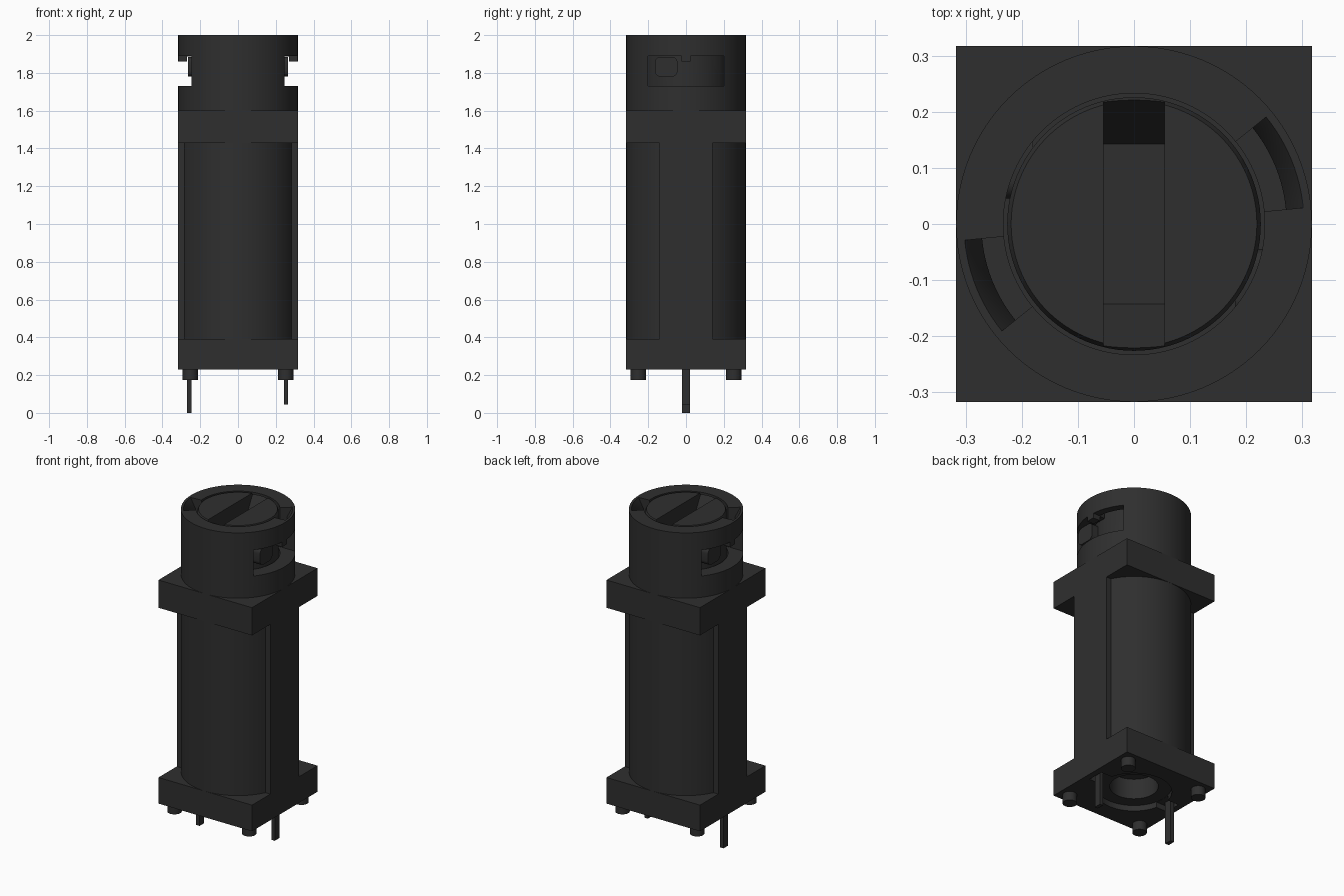
import bpy, bmesh, math
from mathutils import Matrix

cube = bpy.data.objects.get("Cube")
if cube:
    bpy.data.objects.remove(cube, do_unlink=True)

black = bpy.data.materials.new("matte black plastic")
black.use_nodes = True
COLOUR = (0.028, 0.028, 0.028, 1)
black.diffuse_color = COLOUR
black.node_tree.nodes["Principled BSDF"].inputs["Base Color"].default_value = COLOUR

HALF = 0.317   # half width of the square plates
SEG = 96


def finish(name, bm):
    bmesh.ops.recalc_face_normals(bm, faces=bm.faces)
    mesh = bpy.data.meshes.new(name)
    bm.to_mesh(mesh)
    bm.free()
    mesh.materials.append(black)
    obj = bpy.data.objects.new(name, mesh)
    bpy.context.collection.objects.link(obj)
    return obj


def box(name, x0, x1, y0, y1, z0, z1):
    bm = bmesh.new()
    bmesh.ops.create_cube(bm, size=1)
    for v in bm.verts:
        v.co = (x1 if v.co.x > 0 else x0, y1 if v.co.y > 0 else y0, z1 if v.co.z > 0 else z0)
    return finish(name, bm)


def cylinder(name, r, z0, z1, x=0, y=0, seg=SEG, top_r=None):
    bm = bmesh.new()
    bmesh.ops.create_cone(bm, cap_ends=True, segments=seg, radius1=r,
                          radius2=top_r or r, depth=z1 - z0,
                          matrix=Matrix.Translation((x, y, (z0 + z1) / 2)))
    return finish(name, bm)


def sector(name, profile, a0, a1, steps=12):
    """Sweep a closed (radius, z) profile between two angles in degrees."""
    bm = bmesh.new()
    rings = []
    for i in range(steps + 1):
        a = math.radians(a0 + (a1 - a0) * i / steps)
        rings.append([bm.verts.new((r * math.cos(a), r * math.sin(a), z)) for r, z in profile])
    n = len(profile)
    for p, q in zip(rings, rings[1:]):
        for k in range(n):
            bm.faces.new((p[k], p[(k + 1) % n], q[(k + 1) % n], q[k]))
    bm.faces.new(rings[0])
    bm.faces.new(rings[-1])
    return finish(name, bm)


def prism_x(name, outline, x0, x1):
    """Extrude a (y, z) outline along x."""
    bm = bmesh.new()
    face = bm.faces.new([bm.verts.new((x0, y, z)) for y, z in outline])
    ext = bmesh.ops.extrude_face_region(bm, geom=[face])["geom"]
    bmesh.ops.translate(bm, vec=(x1 - x0, 0, 0),
                        verts=[v for v in ext if isinstance(v, bmesh.types.BMVert)])
    return finish(name, bm)


def select(obj):
    bpy.ops.object.select_all(action='DESELECT')
    obj.select_set(True)
    bpy.context.view_layer.objects.active = obj


def combine(obj, other, operation='DIFFERENCE'):
    select(obj)
    mod = obj.modifiers.new("cut", 'BOOLEAN')
    mod.operation, mod.solver, mod.object = operation, 'EXACT', other
    bpy.ops.object.modifier_apply(modifier=mod.name)
    bpy.data.objects.remove(other, do_unlink=True)


def half_turn(obj):
    obj.data.transform(Matrix.Rotation(math.pi, 4, 'Z'))
    return obj


# Base plate with a stepped round recess and pin pockets underneath
base = box("base_plate", -HALF, HALF, -HALF, HALF, 0.23, 0.39)
combine(base, cylinder("cutter", 0.21, 0.2, 0.265))
combine(base, cylinder("cutter", 0.135, 0.2, 0.45))
combine(base, box("cutter", -0.28, 0.28, -0.05, 0.05, 0.2, 0.264))

# Column with flat guides on both sides, and the upper flange
column = cylinder("column", 0.3165, 0.39, 1.43)
flange = box("upper_flange", -HALF, HALF, -HALF, HALF, 1.43, 1.6)
for side, s in (("left", 1), ("right", -1)):
    xs = sorted((0.2 * s, HALF * s))
    box(side + "_guide", xs[0], xs[1], -0.14, 0.14, 0.39, 1.43)

# Collar with bore, bayonet entries and side windows
collar = cylinder("collar", HALF, 1.6, 2.0)
combine(collar, cylinder("cutter", 0.233, 1.5, 2.1))
entry = [(0.22, 1.8), (0.272, 1.8), (0.272, 1.94), (0.303, 2.0), (0.308, 2.01), (0.22, 2.01)]
behind_tab = [(0.22, 1.85), (0.27, 1.85), (0.27, 1.888), (0.22, 1.888)]
for turn in (lambda o: o, half_turn):
    combine(collar, turn(box("cutter", 0.1, 0.4, -0.2, 0.2, 1.73, 1.86)))
    for y0, y1 in ((-0.2, -0.025), (0.025, 0.2)):
        combine(collar, turn(box("cutter", 0.1, 0.4, y0, y1, 1.84, 1.89)))
    combine(collar, turn(sector("cutter", behind_tab, -12, 12)))
    combine(collar, turn(sector("cutter", entry, 5.5, 39)))

# Cap with a chamfered rim and a screwdriver slot with sloping ends
cap = cylinder("cap", 0.226, 1.6, 1.985)
combine(cap, cylinder("cap_rim", 0.226, 1.985, 2.0, top_r=0.219), 'UNION')
slot = [(-0.228, 2.01), (-0.143, 1.85), (0.143, 1.85), (0.228, 2.01)]
combine(cap, prism_x("cutter", slot, -0.054, 0.054))

# Rounded bayonet lugs, locked in the windows
for side in ("left", "right"):
    lug = box(side + "_lug", 0.18, 0.265, -0.165, -0.045, 1.78, 1.885)
    bm = bmesh.new()
    bm.from_mesh(lug.data)
    edges = [e for e in bm.edges if abs(e.verts[0].co.x - e.verts[1].co.x) > 0.05]
    bmesh.ops.bevel(bm, geom=edges, offset=0.03, segments=5, profile=0.5, affect='EDGES')
    bm.to_mesh(lug.data)
    bm.free()
    if side == "right":
        half_turn(lug)

# Round feet at the corners
for sx, side in ((1, "left"), (-1, "right")):
    for sy, end in ((1, "back"), (-1, "front")):
        cylinder(f"{end}_{side}_foot", 0.04, 0.175, 0.24, 0.253 * sx, 0.253 * sy, 32)

# Contact pins of unequal length
box("long_pin", -0.27, -0.245, -0.022, 0.022, 0.0, 0.3)
box("short_pin", 0.243, 0.265, -0.022, 0.022, 0.045, 0.3)

# Smooth shading with sharp edges kept
for obj in list(bpy.context.scene.objects):
    if obj.type == 'MESH' and black.name in obj.data.materials:
        select(obj)
        bpy.ops.object.shade_smooth_by_angle(angle=math.radians(30))
